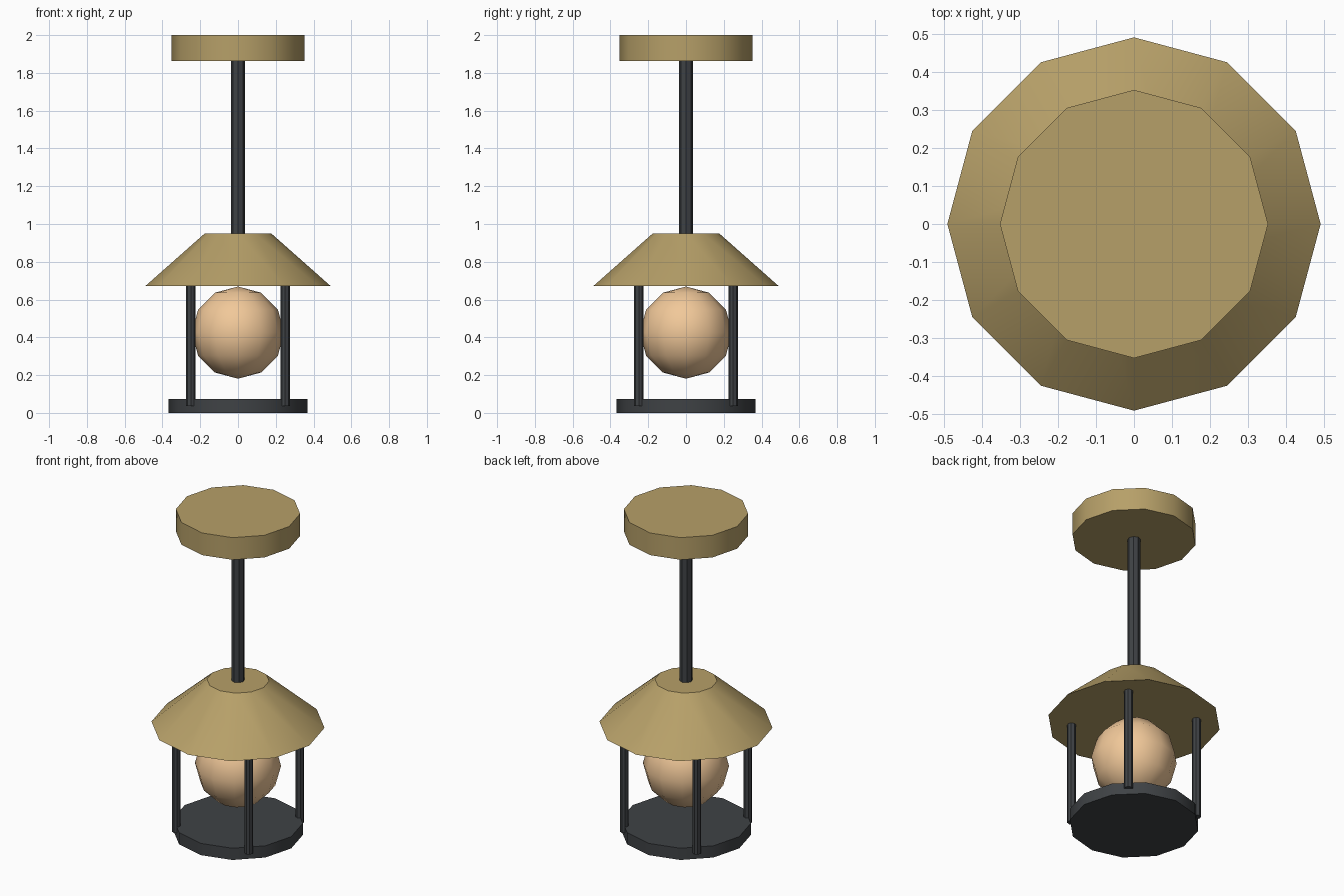
import bpy
import math

if "Cube" in bpy.data.objects:
    bpy.data.objects.remove(bpy.data.objects["Cube"])


def material(name, color):
    m = bpy.data.materials.new(name)
    m.diffuse_color = (*color, 1)
    m.use_nodes = True
    m.node_tree.nodes["Principled BSDF"].inputs["Base Color"].default_value = m.diffuse_color
    return m


brass = material("brass", (0.47, 0.35, 0.14))
dark = material("dark_metal", (0.05, 0.055, 0.06))
glow = material("warm_glass", (0.88, 0.58, 0.32))


def finish(name, mat):
    ob = bpy.context.object
    ob.name = name
    ob.data.materials.append(mat)
    bpy.ops.object.shade_smooth_by_angle(angle=math.radians(35))
    return ob


def frustum(name, r_bottom, r_top, z0, z1, sides, mat, x=0, y=0):
    bpy.ops.mesh.primitive_cone_add(vertices=sides, radius1=r_bottom, radius2=r_top,
                                    depth=z1 - z0, location=(x, y, (z0 + z1) / 2))
    return finish(name, mat)


# Ceiling mount and hanging rod
frustum("ceiling_mount", 0.352, 0.352, 1.862, 2.0, 12, brass)
frustum("hanging_rod", 0.037, 0.037, 0.945, 1.87, 8, dark)

# Sloped shade, closed underneath
frustum("shade", 0.49, 0.176, 0.672, 0.95, 12, brass)

# Globe
bpy.ops.mesh.primitive_uv_sphere_add(segments=12, ring_count=6, radius=0.244,
                                     location=(0, 0, 0.425))
finish("globe", glow)

# Bottom plate and four corner posts
frustum("bottom_plate", 0.367, 0.367, 0, 0.073, 12, dark)
for side, x in (("left", -0.25), ("right", 0.25)):
    for end, y in (("front", -0.25), ("back", 0.25)):
        frustum(f"{end}_{side}_post", 0.025, 0.025, 0.037, 0.69, 8, dark, x, y)
